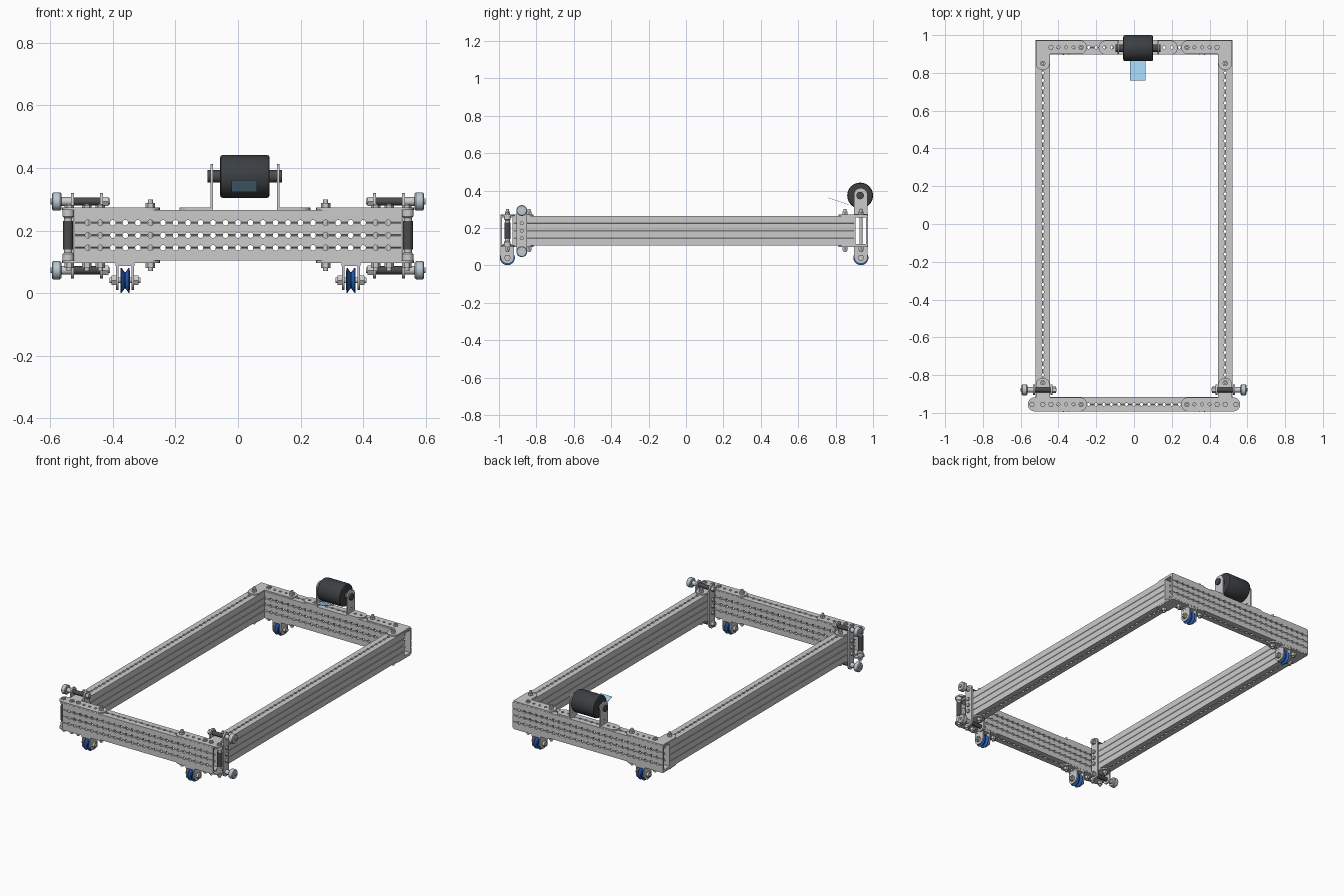
import bpy, bmesh
from math import sin, cos, pi, radians
from mathutils import Vector

if "Cube" in bpy.data.objects:
    bpy.data.objects.remove(bpy.data.objects["Cube"])


def material(name, rgb):
    m = bpy.data.materials.new(name)
    m.diffuse_color = (*rgb, 1)
    m.use_nodes = True
    m.node_tree.nodes["Principled BSDF"].inputs["Base Color"].default_value = m.diffuse_color
    return m


BLACK = material("black_rubber", (0.045, 0.05, 0.055))
DARK = material("dark_spacer", (0.07, 0.07, 0.075))
BLUE = material("blue_wheel", (0.02, 0.12, 0.5))
SKY = material("sky_sheet", (0.35, 0.62, 0.85))
STEEL = material("pale_steel", (0.5, 0.57, 0.63))


def place(u, v, w, axis):
    return {"Z": (u, v, w), "X": (w, u, v), "Y": (v, w, u)}[axis]


def finish(name, bm, mat=None):
    bmesh.ops.recalc_face_normals(bm, faces=bm.faces)
    me = bpy.data.meshes.new(name)
    bm.to_mesh(me)
    bm.free()
    ob = bpy.data.objects.new(name, me)
    bpy.context.collection.objects.link(ob)
    if mat:
        me.materials.append(mat)
    return ob


def prism(name, pts, axis, lo, hi, mat=None):
    """Extrude an outline of (u, v, corner radius) along an axis."""
    out = []
    for i, (u, v, r) in enumerate(pts):
        p = Vector((u, v))
        if r == 0:
            out.append(p)
            continue
        a = (Vector(pts[i - 1][:2]) - p).normalized() * r
        b = (Vector(pts[(i + 1) % len(pts)][:2]) - p).normalized() * r
        for k in range(7):
            t = k / 6 * pi / 2
            out.append(p + a * (1 - sin(t)) + b * (1 - cos(t)))
    bm = bmesh.new()
    f = bm.faces.new([bm.verts.new(place(p.x, p.y, lo, axis)) for p in out])
    ext = bmesh.ops.extrude_face_region(bm, geom=[f])
    d = Vector(place(0, 0, hi - lo, axis))
    bmesh.ops.translate(bm, vec=d, verts=[g for g in ext["geom"] if isinstance(g, bmesh.types.BMVert)])
    return finish(name, bm, mat)


def spin(bm, prof, axis, c, seg):
    """Turn a profile of (radius, offset) around an axis through c."""
    rings = [[bm.verts.new(Vector(c) + Vector(place(r * cos(2 * pi * k / seg), r * sin(2 * pi * k / seg), t, axis)))
              for k in range(seg)] for r, t in prof]
    for a, b in zip(rings, rings[1:]):
        for k in range(seg):
            j = (k + 1) % seg
            bm.faces.new((a[k], a[j], b[j], b[k]))
    bm.faces.new(rings[0][::-1])
    bm.faces.new(rings[-1])


def lathe(name, prof, axis, c, seg=24, mat=None):
    bm = bmesh.new()
    spin(bm, prof, axis, c, seg)
    return finish(name, bm, mat)


def cyl(name, r, lo, hi, axis, c, seg=24, mat=None):
    return lathe(name, [(r, lo), (r, hi)], axis, c, seg, mat)


def tube(name, axis, c, lo, hi, w=0.076, h=0.16, wall=0.01):
    """Open box tube with scribed lines; width w is horizontal, height h is z."""
    a, b, g = w / 2, h / 2, 0.002
    side = [(a, -b)]
    for z in (-0.04, 0, 0.04):
        side += [(a, z - g), (a - g, z), (a, z + g)]
    side += [(a, b), (g, b), (0, b - g), (-g, b)]
    outer = side + [(-x, -z) for x, z in side]
    inner = []
    for x, z in outer:
        ix = max(-a + wall, min(a - wall, x)) if abs(x) < a - g - 1e-6 else (a - wall) * (1 if x > 0 else -1)
        iz = max(-b + wall, min(b - wall, z)) if abs(z) < b - g - 1e-6 else (b - wall) * (1 if z > 0 else -1)
        inner.append((ix, iz))
    bm = bmesh.new()

    def ring(pts, t):
        return [bm.verts.new(Vector(c) + Vector((t, x, z) if axis == "X" else (x, t, z))) for x, z in pts]
    loops = [ring(outer, lo), ring(outer, hi), ring(inner, hi), ring(inner, lo)]
    n = len(outer)
    for i in range(4):
        p, q = loops[i], loops[(i + 1) % 4]
        for k in range(n):
            bm.faces.new((p[k], p[(k + 1) % n], q[(k + 1) % n], q[k]))
    return finish(name, bm)


def drill(ob, centres, axis, half, r=0.008):
    """Cut a row of round holes and bake the result."""
    bm = bmesh.new()
    for c in centres:
        spin(bm, [(r, -half), (r, half)], axis, c, 12)
    cutter = finish("hole_cutter", bm)
    cutter.hide_render = True
    m = ob.modifiers.new("holes", "BOOLEAN")
    m.operation, m.solver, m.object = "DIFFERENCE", "EXACT", cutter
    bpy.context.view_layer.update()
    dg = bpy.context.evaluated_depsgraph_get()
    me = bpy.data.meshes.new_from_object(ob.evaluated_get(dg))
    ob.modifiers.clear()
    ob.data = me
    bpy.data.objects.remove(cutter)


ZC, FY, BY, RX = 0.185, -0.955, 0.935, 0.483
XS = [k * 0.04 for k in range(-12, 13)]

# Perforated cross beams
for name, y in (("front_beam", FY), ("back_beam", BY)):
    ob = tube(name, "X", (0, y, ZC), -0.522, 0.522)
    drill(ob, [(x, y, z) for x in XS for z in (0.145, 0.185, 0.225)], "Y", 0.06, 0.009)
    drill(ob, [(x, y, ZC) for x in XS], "Z", 0.12)

for s, tag in ((1, "right"), (-1, "left")):
    # Side rails with holes along the top and bottom
    ob = tube("side_rail_" + tag, "Y", (s * RX, 0, ZC), FY + 0.038, BY - 0.038)
    drill(ob, [(s * RX, -0.88 + 0.04 * k, ZC) for k in range(44)], "Z", 0.12)

    # Corner gusset plates above and below the frame
    tee = [(0.25, -0.992, .036), (0.562, -0.992, .036), (0.562, -0.918, .036), (0.52, -0.918, 0),
           (0.52, -0.815, .036), (0.446, -0.815, .036), (0.446, -0.918, 0), (0.25, -0.918, .036)]
    ell = [(0.25, 0.899, .036), (0.446, 0.899, 0), (0.446, 0.815, .036), (0.52, 0.815, .036),
           (0.52, 0.972, .006), (0.25, 0.972, .036)]
    for lvl, lo in (("upper", 0.265), ("lower", 0.097)):
        for end, pts, y in (("front", tee, FY), ("back", ell, BY)):
            ob = prism(f"{end}_{lvl}_gusset_{tag}", [(s * u, v, r) for u, v, r in pts], "Z", lo, lo + 0.008)
            drill(ob, [(s * x, y, lo) for x in (0.32, 0.36, 0.40)], "Z", 0.03)

    # Through bolts with hex heads and nuts
    spots = [(0.28, FY), (0.44, FY), (0.483, FY), (0.54, FY), (RX, -0.84),
             (0.28, BY), (0.44, BY), (RX, 0.85)]
    for i, (x, y) in enumerate(spots):
        c = (s * x, y, 0)
        tall = x == 0.28 or abs(y) < 0.9
        cyl(f"bolt_shaft_{tag}_{i}", 0.008, 0.07, 0.30 if tall else 0.285, "Z", c, 12)
        cyl(f"bolt_head_{tag}_{i}", 0.015, 0.08, 0.097, "Z", c, 6)
        cyl(f"bolt_nut_{tag}_{i}", 0.015, 0.273, 0.288 if tall else 0.281, "Z", c, 6)

    # Vertical corner bumper roller
    c = (s * 0.543, FY, 0)
    lathe("corner_roller_core_" + tag, [(0.018, 0.105), (0.018, 0.125), (0.013, 0.13), (0.013, 0.24),
                                        (0.018, 0.245), (0.018, 0.265)], "Z", c)
    cyl("corner_roller_" + tag, 0.016, 0.14, 0.23, "Z", c, 24, DARK)

    # Guide roller plates clamped on both sides of the rail
    gy = -0.878
    for side, x in (("outer", 0.529), ("inner", 0.437)):
        w, p = 0.027, "guide_plate_"
        ob = prism(f"{p}{side}_{tag}", [(gy - w, 0.046, w * .98), (gy + w, 0.046, w * .98),
                                        (gy + w, 0.32, w * .98), (gy - w, 0.32, w * .98)],
                   "X", s * x - 0.005, s * x + 0.005)
        for z in (0.145, 0.185, 0.225):
            d = 0.01 if side == "outer" else -0.01
            cyl(f"guide_plate_screw_{side}_{tag}", 0.012, -0.006, 0.006, "X", (s * (x + d), gy, z), 6)
    # Guide rollers on horizontal shafts
    for lvl, z in (("upper", 0.293), ("lower", 0.073)):
        def part(n, r, a, b, seg=24, mat=None):
            cyl(f"guide_{n}_{lvl}_{tag}", r, -abs(b - a) / 2, abs(b - a) / 2, "X", (s * (a + b) / 2, gy, z), seg, mat)
        part("shaft", 0.009, 0.41, 0.60, 16)
        part("sleeve", 0.013, 0.44, 0.525, 16, DARK)
        part("nut", 0.017, 0.414, 0.432, 6)
        part("washer", 0.014, 0.534, 0.566, 16)
        lathe(f"guide_roller_{lvl}_{tag}", [(0.025, -0.015), (0.029, -0.011), (0.029, 0.011), (0.025, 0.015)],
              "X", (s * 0.58, gy, z), 32, STEEL)

    # Grooved wheels in forked brackets
    for end, y in (("front", FY), ("back", BY)):
        n, x = f"{end}_wheel_{tag}", s * 0.361
        lathe(n, [(0.03, -0.015), (0.04, -0.014), (0.04, -0.011), (0.027, -0.002), (0.027, 0.002),
                  (0.04, 0.011), (0.04, 0.014), (0.03, 0.015)], "X", (x, y, 0.041), 40, BLUE)
        prism(n + "_fork_top", [(x - 0.03, y - 0.036, 0), (x + 0.03, y - 0.036, 0),
                                (x + 0.03, y + 0.036, 0), (x - 0.03, y + 0.036, 0)], "Z", 0.087, 0.097)
        for d in (-1, 1):
            fx = x + d * 0.025
            prism(n + "_fork_side", [(y - 0.036, 0.01, .034), (y + 0.036, 0.01, .034),
                                     (y + 0.036, 0.095, 0), (y - 0.036, 0.095, 0)], "X", fx - 0.004, fx + 0.004)
            cyl(n + "_axle_nut", 0.018, -0.007, 0.007, "X", (x + d * 0.036, y, 0.041), 6)
        cyl(n + "_axle", 0.009, -0.05, 0.05, "X", (x, y, 0.041), 16)

# Roller drum with bevelled rims and end stubs, slightly off centre
MX = 0.022
lathe("drum", [(0.06, -0.079), (0.066, -0.077), (0.069, -0.07), (0.069, 0.07), (0.066, 0.077), (0.06, 0.079)],
      "X", (MX, 0.931, 0.373), 48, BLACK)
cyl("drum_stub", 0.02, -0.119, 0.119, "X", (MX, 0.931, 0.373), 24, DARK)

# Drum bracket: upright arms, bent corners and feet
for s, tag in ((1, "right"), (-1, "left")):
    x = MX + s * 0.106
    ob = prism("drum_arm_" + tag, [(0.897, 0.274, 0), (0.971, 0.274, 0), (0.971, 0.413, .036), (0.897, 0.413, .036)],
               "X", x - 0.004, x + 0.004)
    drill(ob, [(x, BY, 0.295)], "X", 0.02)
    ob = prism("drum_foot_" + tag, [(x - s * 0.004, 0.897, 0), (x + s * 0.103, 0.897, .036),
                                    (x + s * 0.103, 0.971, .036), (x - s * 0.004, 0.971, 0)], "Z", 0.265, 0.274)
    drill(ob, [(x + s * d, BY, 0.27) for d in (0.032, 0.072)], "Z", 0.03)

# Thin sloping sheet in front of the drum
prism("sheet", [(0.76, 0.36, 0), (0.872, 0.323, 0), (0.872, 0.325, 0), (0.76, 0.362, 0)], "X", -0.02, 0.06, SKY)

bpy.ops.object.select_all(action="SELECT")
bpy.context.view_layer.objects.active = bpy.data.objects["drum"]
bpy.ops.object.shade_smooth_by_angle(angle=radians(35))
